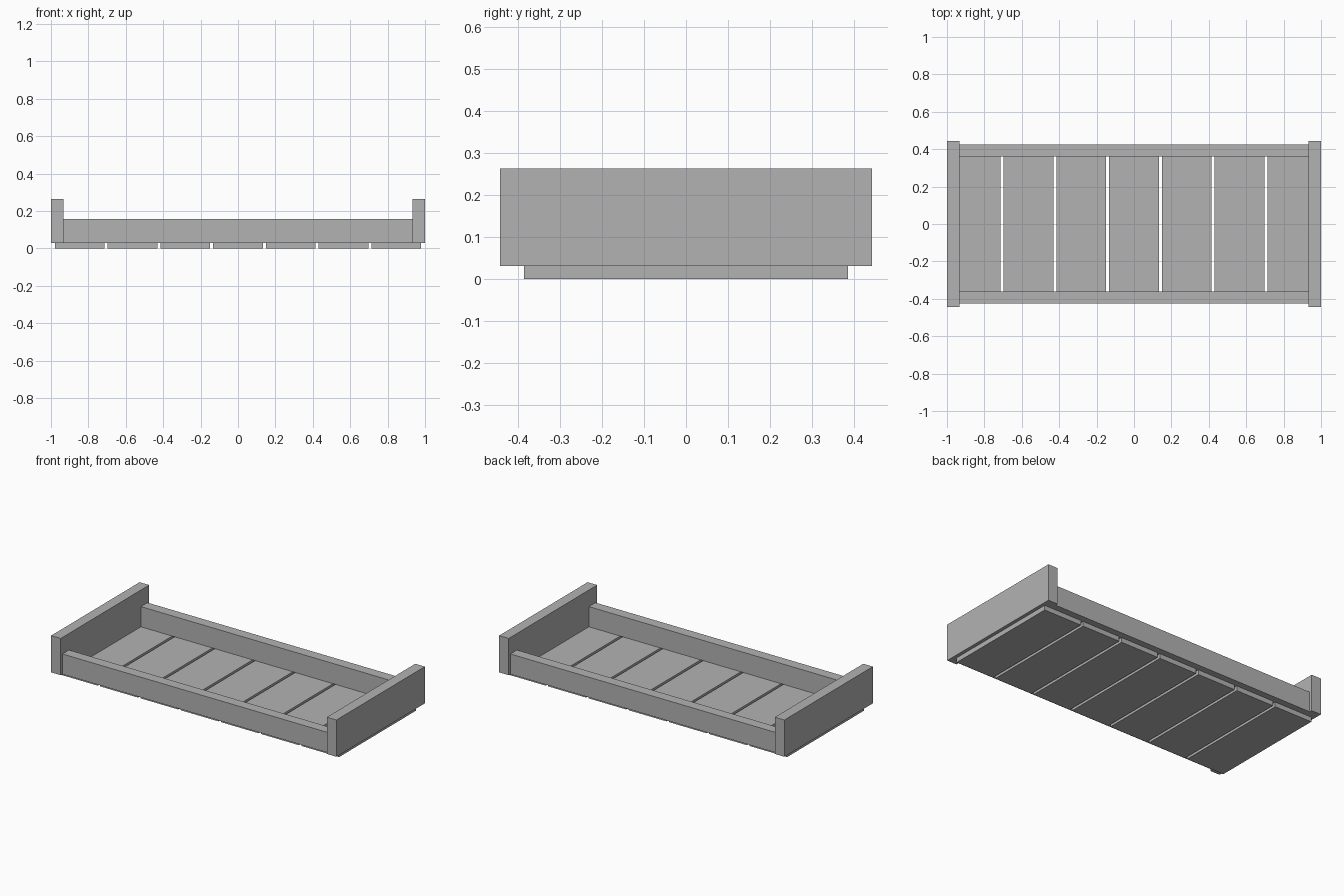
import bpy
import bmesh
from mathutils import Matrix, Vector

cube = bpy.data.objects.get("Cube")
if cube:
    bpy.data.objects.remove(cube, do_unlink=True)

GREY = (0.45, 0.45, 0.45, 1.0)
grey = bpy.data.materials.new("plain_grey")
grey.use_nodes = True
grey.diffuse_color = GREY
grey.node_tree.nodes["Principled BSDF"].inputs["Base Color"].default_value = GREY


def board(name, low, high):
    """Add a sharp-edged board spanning two opposite corners."""
    low, high = Vector(low), Vector(high)
    bm = bmesh.new()
    bmesh.ops.create_cube(bm, size=1, matrix=Matrix.Diagonal((*(high - low), 1)))
    mesh = bpy.data.meshes.new(name)
    bm.to_mesh(mesh)
    bm.free()
    mesh.materials.append(grey)
    obj = bpy.data.objects.new(name, mesh)
    obj.location = (low + high) / 2
    bpy.context.collection.objects.link(obj)
    return obj


SLAT_TOP = 0.03
INNER_X = 0.933
END_Y = 0.443

# Tall boards closing the two ends
board("left_end_board", (INNER_X, -END_Y, SLAT_TOP), (1, END_Y, 0.263))
board("right_end_board", (-1, -END_Y, SLAT_TOP), (-INNER_X, END_Y, 0.263))

# Lower rails along the front and back
board("front_rail", (-INNER_X, -0.426, SLAT_TOP), (INNER_X, -0.36, 0.158))
board("back_rail", (-INNER_X, 0.36, SLAT_TOP), (INNER_X, 0.426, 0.158))

# Row of seven base slats with narrow gaps
PITCH, HALF_WIDTH, SLAT_Y = 0.282, 0.1325, 0.385
for i in range(7):
    x = (i - 3) * PITCH
    board(f"base_slat_{i + 1}", (x - HALF_WIDTH, -SLAT_Y, 0),
          (x + HALF_WIDTH, SLAT_Y, SLAT_TOP))
